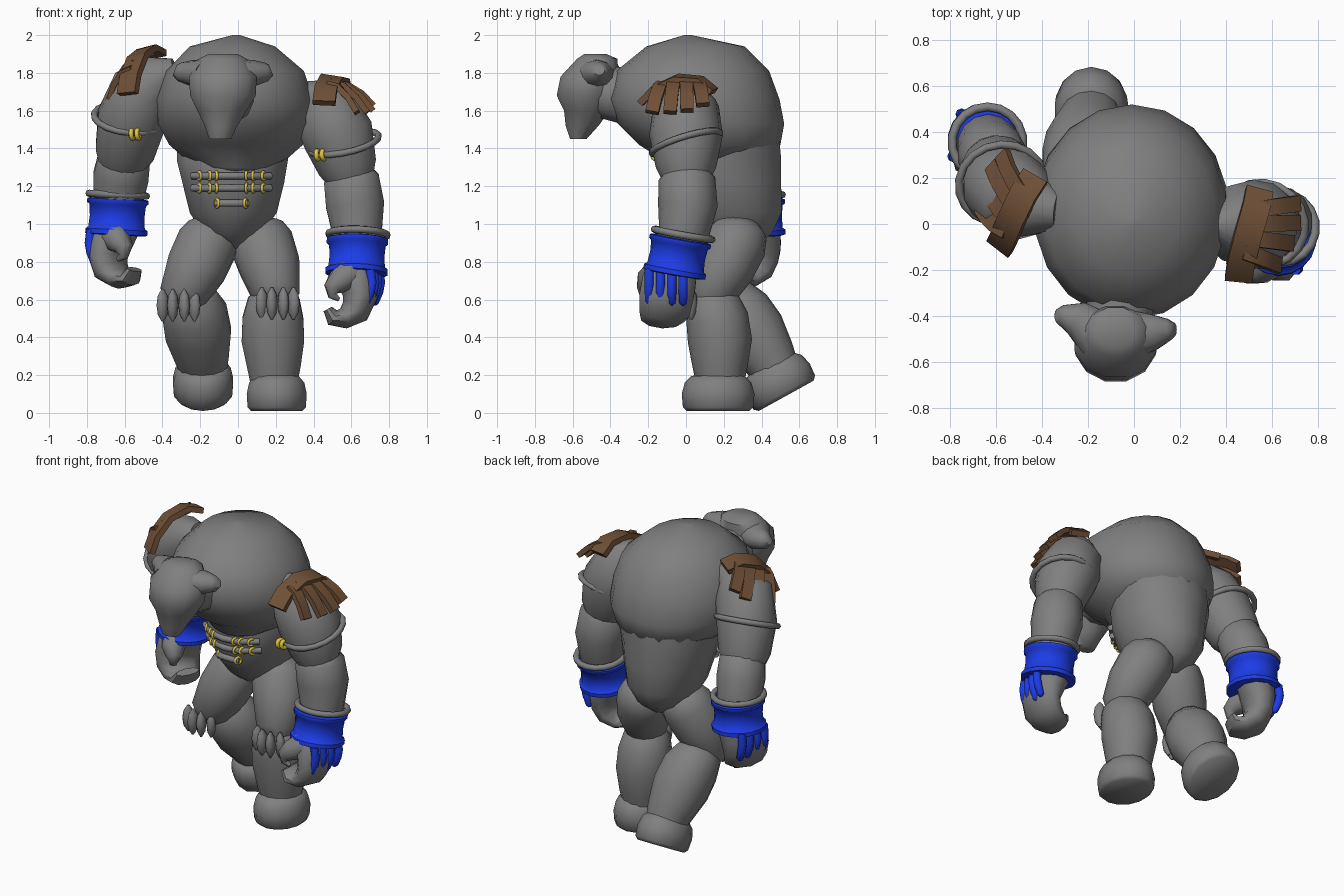
import bpy, bmesh
from math import pi, sin, cos, radians, sqrt
from mathutils import Vector, Matrix

default_cube = bpy.data.objects.get("Cube")
if default_cube:
    bpy.data.objects.remove(default_cube)


def make_material(name, colour):
    mat = bpy.data.materials.new(name)
    mat.use_nodes = True
    mat.diffuse_color = (*colour, 1)
    mat.node_tree.nodes["Principled BSDF"].inputs["Base Color"].default_value = (*colour, 1)
    return mat


stone = make_material("stone grey", (.215, .215, .215))
blue = make_material("bracer blue", (.012, .045, .8))
leather = make_material("leather brown", (.16, .08, .038))
gold = make_material("gold", (.75, .57, .05))


def finish(obj, mat, angle=55):
    obj.data.materials.append(mat)
    bpy.ops.object.select_all(action="DESELECT")
    obj.select_set(True)
    bpy.context.view_layer.objects.active = obj
    bpy.ops.object.shade_smooth_by_angle(angle=radians(angle))
    return obj


def loft(name, rows, mat, segments=14, side=(1, 0, 0), axis=None, place=None):
    """Skin elliptical rings; each row is x, y, z, radius along side, other radius."""
    bm = bmesh.new()
    centres = [Vector(row[:3]) for row in rows]
    rings = []
    for i, row in enumerate(rows):
        before, after = centres[max(i - 1, 0)], centres[min(i + 1, len(rows) - 1)]
        tangent = (Vector(axis) if axis else after - before).normalized()
        u = Vector(side)
        u = (u - tangent * u.dot(tangent)).normalized()
        v = tangent.cross(u)
        a, b = row[3], row[-1]
        ring = []
        for k in range(segments):
            t = 2 * pi * (k + .5) / segments
            ring.append(bm.verts.new(centres[i] + u * a * cos(t) + v * b * sin(t)))
        rings.append(ring)
    for low, high in zip(rings, rings[1:]):
        for k in range(segments):
            n = (k + 1) % segments
            bm.faces.new((low[k], low[n], high[n], high[k]))
    bm.faces.new(rings[0])
    bm.faces.new(rings[-1])
    if place:
        bmesh.ops.transform(bm, matrix=place, verts=bm.verts)
    bmesh.ops.recalc_face_normals(bm, faces=bm.faces)
    mesh = bpy.data.meshes.new(name)
    bm.to_mesh(mesh)
    bm.free()
    obj = bpy.data.objects.new(name, mesh)
    bpy.context.collection.objects.link(obj)
    return finish(obj, mat)


def strip(name, points, width, thick, mat, side, place=None):
    """Flat rectangular strap following a path."""
    rows = [(*p, width * sqrt(2), thick * sqrt(2)) for p in points]
    return loft(name, rows, mat, 4, side, None, place)


def ring(name, centre, normal, major, minor, mat):
    turn = Vector(normal).to_track_quat("Z", "Y").to_euler()
    bpy.ops.mesh.primitive_torus_add(location=centre, rotation=turn, major_radius=major,
                                     minor_radius=minor, major_segments=18, minor_segments=8)
    bpy.context.object.name = name
    return finish(bpy.context.object, mat, 80)


UP = (0, 0, 1)

# Chest and belly
loft("chest", [(-.01, .01, 2, .02, .02), (-.03, .05, 1.94, .23, .26), (-.015, .035, 1.81, .37, .405),
               (-.015, .04, 1.66, .42, .455), (-.01, .08, 1.53, .42, .44), (-.01, .125, 1.42, .36, .375),
               (-.01, .13, 1.35, .28, .27), (-.01, .04, 1.3, .18, .16), (-.01, 0, 1.27, .09, .08)],
     stone, 18, axis=UP)
belly = loft("belly", [(-.02, .225, 1.44, .31, .275), (-.03, .205, 1.34, .3, .305),
                       (-.025, .205, 1.22, .275, .305), (-.025, .235, 1.06, .235, .275),
                       (-.03, .25, .95, .16, .21), (-.03, .25, .87, .06, .1)], stone, 16, axis=UP)

# Head with ears
loft("head", [(-.08, -.48, 1.9, .08, .06), (-.08, -.47, 1.875, .13, .11), (-.08, -.51, 1.78, .185, .16),
              (-.08, -.53, 1.68, .18, .16), (-.085, -.525, 1.6, .135, .125),
              (-.09, -.55, 1.52, .09, .09), (-.095, -.57, 1.45, .06, .045)], stone, 12, axis=UP)
loft("neck", [(-.04, -.2, 1.66, .17), (-.07, -.45, 1.7, .14)], stone, 12)
for name, s in (("right", -1), ("left", 1)):
    y = -.43 - .03 * s
    loft(name + "_ear", [(-.08 + .08 * s, -.48, 1.79, .11, .085), (-.08 + .17 * s, y - .01, 1.8, .08, .068),
                         (-.08 + .23 * s, y, 1.805, .05, .05), (-.08 + .255 * s, y, 1.815, .03, .03)],
         stone, 10, side=(0, 1, 0))

# Bars with gold beads across the belly
bpy.context.view_layer.update()
for row, (z, half) in enumerate(((1.255, .2), (1.19, .2), (1.11, .08))):
    def on_belly(offset):
        hit, place, _, _ = belly.ray_cast((offset - .035, -2, z), (0, 1, 0))
        return place + Vector((0, -.012, 0))
    bar = [(*on_belly(half * f), .02) for f in (-1.03, -.5, 0, .5, 1.03)]
    loft(f"belly_bar_{row}", bar, stone, 8, side=UP)
    for s in (-1, 1):
        for k, f in enumerate((.4, .58, .85) if row < 2 else (.95,)):
            ring(f"belly_bead_{row}_{s}_{k}", on_belly(s * f * half), (1, -s * f * .5, 0), .021, .008, gold)

# Arms: upper arm, forearm, rings and bracer
arms = {
    "left": dict(
        upper=[(.35, 0, 1.7, .06), (.41, 0, 1.68, .11), (.45, 0, 1.62, .175), (.53, 0, 1.47, .195),
               (.58, 0, 1.3, .16), (.6, 0, 1.22, .12)],
        fore=[(.59, 0, 1.29, .11), (.6, .005, 1.24, .15), (.62, .01, 1.1, .158), (.63, -.01, .96, .135),
              (.63, -.05, .78, .12)],
        band=(.56, 0, 1.43), band_normal=(-.2, -.3, 1), beads=(.435, -.155, 1.365),
        wrist=(.63, -.045, .83), wrist_axis=(.03, .18, 1), cuff=(.635, -.015, .945)),
    "right": dict(
        upper=[(-.33, .06, 1.8, .08), (-.41, .07, 1.78, .12), (-.5, .1, 1.7, .18), (-.565, .165, 1.55, .185),
               (-.6, .24, 1.38, .16), (-.62, .28, 1.3, .12)],
        fore=[(-.59, .24, 1.4, .1), (-.6, .26, 1.36, .14), (-.62, .305, 1.25, .15), (-.635, .345, 1.12, .135),
              (-.64, .37, .98, .12)],
        band=(-.575, .175, 1.56), band_normal=(.1, -.45, 1), beads=(-.545, -.005, 1.475),
        wrist=(-.64, .36, 1.04), wrist_axis=(.05, 0, 1), cuff=(-.637, .355, 1.155)),
}
for name, arm in arms.items():
    loft(name + "_upper_arm", arm["upper"], stone)
    loft(name + "_forearm", arm["fore"], stone)
    ring(name + "_arm_band", arm["band"], arm["band_normal"], .188, .018, stone)
    for k in (-1, 1):
        spot = Vector(arm["beads"]) + Vector((.015 * k, 0, 0))
        ring(f"{name}_arm_bead_{k}", spot, (1, -.3, .1), .022, .013, gold)
    ring(name + "_cuff_ring", arm["cuff"], arm["wrist_axis"], .155, .019, stone)
    axis = Vector(arm["wrist_axis"]).normalized()
    spool = [(*(Vector(arm["wrist"]) + axis * h), r) for h, r in
             ((-.1, .15), (-.095, .167), (-.07, .167), (-.06, .152), (0, .147),
              (.06, .152), (.07, .165), (.09, .165), (.095, .15))]
    loft(name + "_bracer", spool, blue, 18, axis=axis)


def carry_over(pivot, target, turn, tip):
    """Mirror left-hand parts to the right, turned about the given pivot."""
    return (Matrix.Translation(target) @ Matrix.Rotation(radians(turn), 4, "Z")
            @ Matrix.Rotation(radians(tip), 4, "X") @ Matrix.Diagonal((-1, 1, 1, 1))
            @ Matrix.Translation(-Vector(pivot)))


# Hands and pauldrons
stay = Matrix.Identity(4)
hand_places = {"left": stay, "right": carry_over((.63, -.08, .75), (-.665, .365, .96), -25, 0)}
pauldron_places = {"left": stay, "right": carry_over((.5, -.05, 1.75), (-.53, .03, 1.865), -42, 23)}
across = (0, 1, 0)
flap_ends = ((.63, -.18, 1.59), (.685, -.085, 1.59), (.715, .005, 1.6), (.715, .09, 1.63))
for name in ("left", "right"):
    place = hand_places[name]
    loft(name + "_hand", [(.61, -.06, .78, .13, .12), (.635, -.09, .69, .15, .105), (.645, -.105, .61, .15, .09),
                          (.62, -.115, .54, .14, .08), (.56, -.125, .5, .12, .055),
                          (.5, -.135, .505, .1, .045), (.475, -.135, .55, .08, .025)],
         stone, 10, across, place=place)
    loft(name + "_thumb", [(.6, -.15, .74, .08), (.54, -.195, .7, .072), (.5, -.215, .66, .05),
                           (.5, -.22, .62, .025), (.535, -.215, .6, .012)], stone, 8, across, place=place)
    for k in range(4):
        y, x = -.195 + .06 * k, .7 + .015 * k
        path = [(x, y, .76), (x + .01, y, .69), (x, y, .64), (x - .02, y, .585), (x - .025, y, .57)]
        loft(f"{name}_bracer_finger_{k}", [(*p, r) for p, r in zip(path, (.026, .026, .026, .022, .01))],
             blue, 8, across, place=place)

    place = pauldron_places[name]
    strip(name + "_shoulder_strap", [(.455, -.24, 1.64), (.465, -.17, 1.715), (.495, -.05, 1.77),
                                     (.53, .07, 1.76), (.545, .145, 1.7)], .06, .018, leather,
          (1, -.2, -.15), place)
    for k, end in enumerate(flap_ends):
        start = Vector((.48 + .01 * k, -.12 + .06 * k, 1.74 + .015 * (k in (1, 2))))
        path = [start.lerp(Vector(end), f) + Vector((0, 0, lift))
                for f, lift in ((0, 0), (.35, .035), (.7, .03), (1, 0))]
        strip(f"{name}_shoulder_flap_{k}", path, .035, .016, leather, across, place)

# Legs with knee claws
legs = {
    "left": dict(
        thigh=[(.09, .3, 1.02, .08), (.1, .29, .97, .145), (.125, .26, .9, .17), (.17, .2, .77, .163),
               (.2, .13, .63, .13), (.2, .1, .56, .07)],
        shin=[(.19, .12, .66, .08), (.19, .135, .6, .14), (.185, .165, .5, .165), (.185, .18, .38, .17),
              (.19, .18, .24, .145), (.19, .18, .12, .12)],
        foot=(.205, .17, .01), foot_axis=UP, knee=(.21, .12, .58)),
    "right": dict(
        thigh=[(-.12, .25, 1.02, .08), (-.13, .24, .97, .14), (-.16, .21, .9, .165), (-.22, .17, .77, .163),
               (-.29, .14, .62, .13), (-.3, .13, .55, .07)],
        shin=[(-.27, .2, .67, .08), (-.26, .22, .62, .14), (-.23, .28, .53, .175), (-.21, .355, .42, .178),
              (-.19, .44, .29, .145), (-.18, .49, .2, .12)],
        foot=(-.185, .53, .09), foot_axis=(0, -.48, .87), knee=(-.315, .14, .57)),
}
for name, leg in legs.items():
    loft(name + "_thigh", leg["thigh"], stone)
    loft(name + "_shin", leg["shin"], stone)
    axis = Vector(leg["foot_axis"]).normalized()
    sole = [(*(Vector(leg["foot"]) + axis * h), r, r * 1.18) for h, r in
            ((0, .14), (.02, .158), (.09, .163), (.15, .15), (.185, .12), (.2, .06))]
    loft(name + "_foot", sole, stone, axis=axis)
    for k in range(4):
        turn = radians(-42 + 28 * k)
        x, y, z = Vector(leg["knee"]) + Vector((sin(turn), -cos(turn), 0)) * .125
        claw = [(x, y, z + h, r, r * 1.3) for h, r in
                ((.085, .006), (.05, .024), (0, .03), (-.05, .024), (-.085, .006))]
        loft(f"{name}_knee_claw_{k}", claw, stone, 8, side=(cos(turn), sin(turn), 0))
